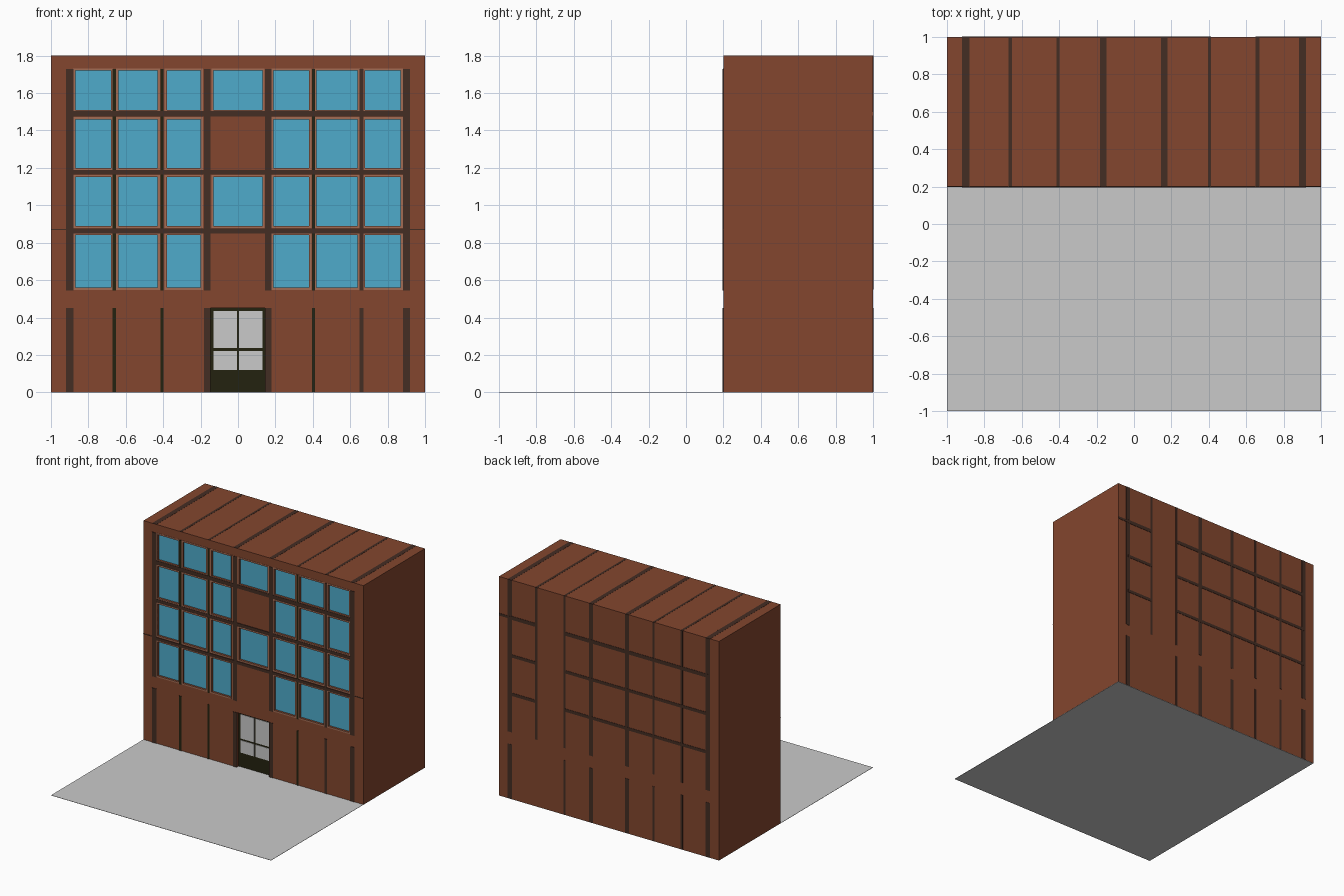
import bpy, bmesh
from mathutils import Matrix, Vector

if "Cube" in bpy.data.objects:
    bpy.data.objects.remove(bpy.data.objects["Cube"])


def material(name, rgb):
    lin = [((c / 255 + 0.055) / 1.055) ** 2.4 for c in rgb]
    m = bpy.data.materials.new(name)
    m.diffuse_color = (*lin, 1)
    m.use_nodes = True
    m.node_tree.nodes["Principled BSDF"].inputs["Base Color"].default_value = m.diffuse_color
    return m


BRICK = material("brick", (131, 70, 46))
STRIP = material("dark brown strip", (68, 45, 35))
OLIVE = material("dark olive", (36, 34, 16))
FRAME = material("window frame brown", (164, 108, 84))
BLUE = material("blue glass", (78, 171, 203))
PALE = material("pale door glass", (202, 202, 202))
GREY = material("grey paving", (202, 202, 202))


def boxes(name, mat, items):
    """One object made of boxes given as (x0, x1, y0, y1, z0, z1)."""
    bm = bmesh.new()
    for x0, x1, y0, y1, z0, z1 in items:
        centre = Vector(((x0 + x1) / 2, (y0 + y1) / 2, (z0 + z1) / 2))
        size = Matrix.Diagonal((x1 - x0, y1 - y0, z1 - z0, 1))
        bmesh.ops.create_cube(bm, size=1, matrix=Matrix.Translation(centre) @ size)
    me = bpy.data.meshes.new(name)
    bm.to_mesh(me)
    bm.free()
    me.materials.append(mat)
    ob = bpy.data.objects.new(name, me)
    bpy.context.collection.objects.link(ob)
    return ob


FRONT, BACK, TOP = 0.2, 1.0, 1.8

# Window layout
cols = [(-0.87, -0.68), (-0.64, -0.43), (-0.38, -0.20),
        (0.19, 0.38), (0.42, 0.64), (0.68, 0.87)]
rows = [(1.51, 1.72), (1.20, 1.46), (0.89, 1.15), (0.56, 0.84)]
windows = [c + r for c in cols for r in rows]
windows += [(-0.13, 0.13) + rows[0], (-0.13, 0.13) + rows[2]]

# Brick block with recessed window and door openings
block = boxes("brick_block", BRICK, [(-1, 1, FRONT, BACK, 0.002, TOP)])
cuts = [(a, b, 0.1, FRONT + 0.02, c, d) for a, b, c, d in windows]
cuts.append((-0.15, 0.15, 0.1, FRONT + 0.03, -0.1, 0.45))
cutter = boxes("opening_cutter", BRICK, cuts)
cutter.hide_render = True
mod = block.modifiers.new("openings", "BOOLEAN")
mod.operation = "DIFFERENCE"
mod.solver = "EXACT"
mod.object = cutter
bpy.context.view_layer.objects.active = block
bpy.ops.object.modifier_apply(modifier=mod.name)
bpy.data.objects.remove(cutter)

# Glass panes and their frames
boxes("window_glass", BLUE,
      [(a, b, FRONT + 0.016, FRONT + 0.021, c, d) for a, b, c, d in windows])
frames, w, y0, y1 = [], 0.012, FRONT - 0.002, FRONT + 0.001
for a, b, c, d in windows:
    frames += [(a - w, a, y0, y1, c - w, d + w), (b, b + w, y0, y1, c - w, d + w),
               (a, b, y0, y1, c - w, c), (a, b, y0, y1, d, d + w)]
boxes("window_frames", FRAME, frames)

# Vertical strips on the front, roof and back
strips = [(-0.92, -0.88), (-0.672, -0.652), (-0.415, -0.398), (-0.182, -0.148),
          (0.145, 0.18), (0.395, 0.412), (0.65, 0.67), (0.882, 0.92)]
brown, olive = [], []
for i, (a, b) in enumerate(strips):
    front = olive if i in (1, 2, 5) else brown
    for c, d in [(0.002, 0.45), (0.545, 1.73)]:
        front.append((a, b, FRONT - 0.004, FRONT + 0.001, c, d))
    brown.append((a, b, FRONT, BACK, TOP - 0.002, TOP + 0.001))
    brown.append((a, b, BACK - 0.001, BACK + 0.002, 0.55, TOP))
    if i != 6:
        brown.append((a, b, BACK - 0.001, BACK + 0.002, 0.002, 0.45))
boxes("vertical_strips", STRIP, brown)
boxes("dark_mullions", OLIVE, olive)

# Horizontal strips: full on the front, with one bay missing on the back
bands = []
for c, d in [(1.475, 1.505), (1.165, 1.19), (0.85, 0.875)]:
    bands.append((-0.9, 0.9, FRONT - 0.005, FRONT + 0.001, c, d))
    for a, b in [(-0.9, 0.40), (0.66, 0.9)]:
        bands.append((a, b, BACK - 0.001, BACK + 0.0025, c, d))
bands.append((0.9, 1, BACK - 0.001, BACK + 0.0025, 1.48, 1.50))
bands.append((-1, 1, FRONT - 0.003, FRONT + 0.001, 0.868, 0.874))
boxes("horizontal_strips", STRIP, bands)

# Entrance door with four pale panes
boxes("door", OLIVE, [(-0.15, 0.15, FRONT + 0.022, FRONT + 0.031, 0.002, 0.45)])
boxes("door_glass", PALE,
      [(a, b, FRONT + 0.018, FRONT + 0.023, c, d)
       for a, b in [(-0.13, -0.006), (0.006, 0.13)]
       for c, d in [(0.12, 0.222), (0.236, 0.435)]])

# Paving under and in front of the building
boxes("paving", GREY, [(-1, 1, -1, 1, 0, 0.002)])
